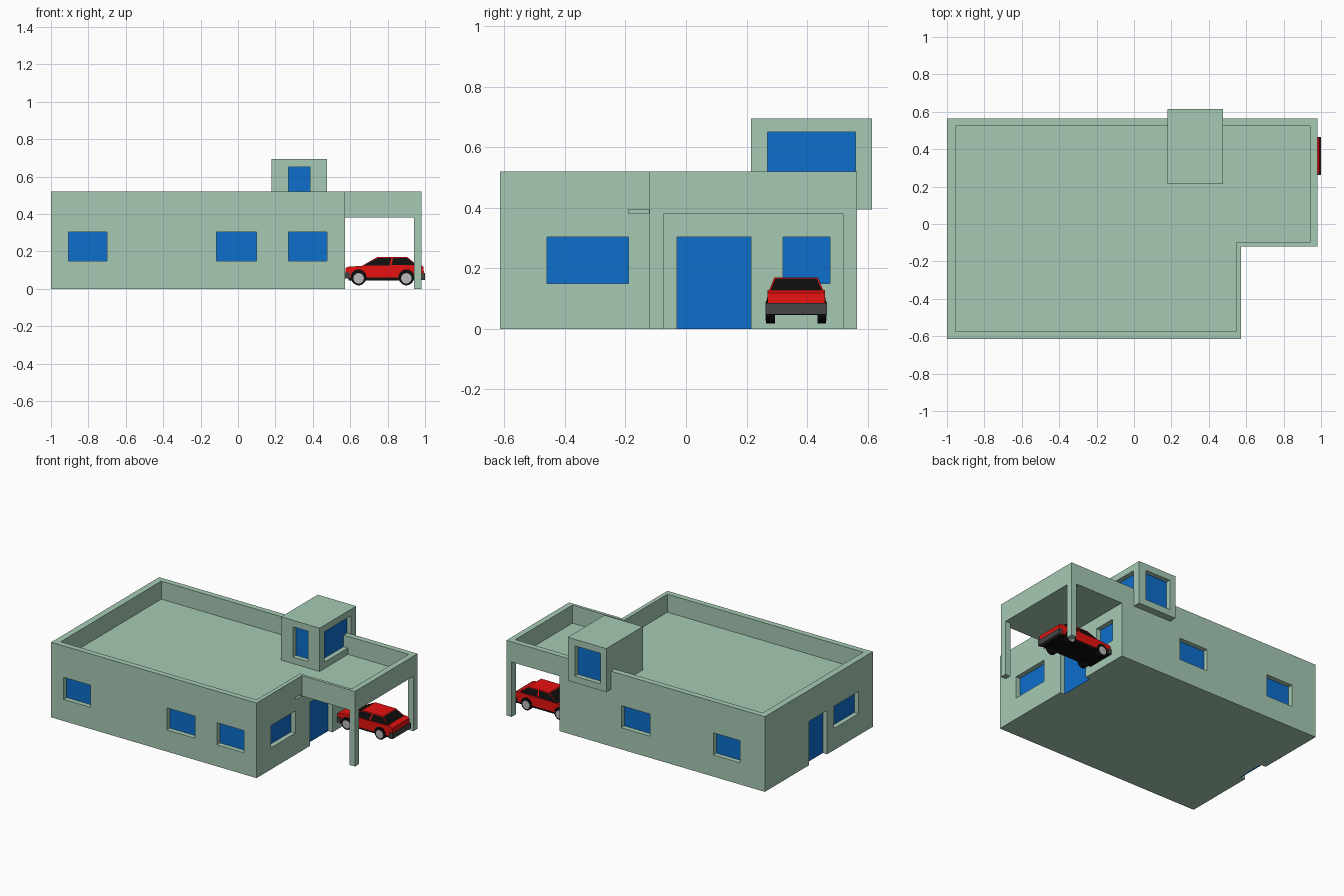
import bpy, bmesh, math
from mathutils import Matrix, Vector

if "Cube" in bpy.data.objects:
    bpy.data.objects.remove(bpy.data.objects["Cube"])


def material(name, rgb):
    m = bpy.data.materials.new(name)
    m.diffuse_color = (*rgb, 1)
    m.use_nodes = True
    m.node_tree.nodes["Principled BSDF"].inputs["Base Color"].default_value = m.diffuse_color
    return m


GREEN = material("sage_wall", (0.38, 0.59, 0.46))
BLUE = material("blue_glass", (0.004, 0.156, 0.597))
RED = material("red_paint", (0.80, 0.006, 0.005))
BLACK = material("black_trim", (0.004, 0.004, 0.004))
DARK = material("dark_bumper", (0.06, 0.06, 0.06))
SILVER = material("silver_hub", (0.5, 0.5, 0.5))


def finish(name, bm, *mats):
    bmesh.ops.recalc_face_normals(bm, faces=bm.faces)
    me = bpy.data.meshes.new(name)
    bm.to_mesh(me)
    bm.free()
    for m in mats:
        me.materials.append(m)
    ob = bpy.data.objects.new(name, me)
    bpy.context.collection.objects.link(ob)
    return ob


def boxes(name, spans, *mats):
    """One mesh of boxes, each (x0, x1, y0, y1, z0, z1)."""
    bm = bmesh.new()
    for x0, x1, y0, y1, z0, z1 in spans:
        mid = Vector((x0 + x1, y0 + y1, z0 + z1)) / 2
        size = (x1 - x0, y1 - y0, z1 - z0)
        bmesh.ops.create_cube(bm, size=1, matrix=Matrix.Translation(mid) @ Matrix.Diagonal((*size, 1)))
    return finish(name, bm, *mats)


def prism(name, pts, axis, lo, hi, *mats):
    """Extrude a 2D profile along z (pts are x,y) or y (pts are x,z)."""
    bm = bmesh.new()
    vs = [bm.verts.new((a, b, lo) if axis == "z" else (a, lo, b)) for a, b in pts]
    face = bm.faces.new(vs)
    ext = bmesh.ops.extrude_face_region(bm, geom=[face])["geom"]
    step = (0, 0, hi - lo) if axis == "z" else (0, hi - lo, 0)
    bmesh.ops.translate(bm, vec=step, verts=[g for g in ext if isinstance(g, bmesh.types.BMVert)])
    return finish(name, bm, *mats)


def cut(target, cutter):
    cutter.hide_render = True
    cutter.display_type = "WIRE"
    mod = target.modifiers.new(cutter.name, "BOOLEAN")
    mod.operation = "DIFFERENCE"
    mod.solver = "EXACT"
    mod.object = cutter


def openings(target, specs, extra=()):
    """Recess each opening in a wall and set a pane in it."""
    spans = list(extra)
    for name, axis, wall, sign, a0, a1, z0, z1 in specs:
        def span(d0, d1, zlow):
            d = sorted((wall + sign * d0, wall + sign * d1))
            return (*d, a0, a1, zlow, z1) if axis == "x" else (a0, a1, *d, zlow, z1)
        spans.append(span(-0.035, 0.03, z0 if z0 > 0 else -0.02))
        boxes(name, [span(-0.045, -0.033, z0)], BLUE)
    cut(target, boxes(target.name + "_opening_cutter", spans, GREEN))


# House shell: L-shaped block, sunken roof and open carport
L, R, E = -1.0, 0.573, 0.98
F, B, N = -0.615, 0.565, -0.12
house = prism("house_shell", [(L, F), (R, F), (R, N), (E, N), (E, B), (L, B)], "z", 0, 0.52, GREEN)
cut(house, prism("roof_cutter", [(-0.955, -0.575), (0.545, -0.575), (0.545, -0.10), (0.94, -0.10),
                                 (0.94, 0.525), (-0.955, 0.525)], "z", 0.395, 0.6, GREEN))
cut(house, boxes("carport_cutter_across", [(R, 0.94, -0.25, 0.7, -0.1, 0.38)], GREEN))
cut(house, boxes("carport_cutter_along", [(R, 1.1, -0.075, 0.52, -0.1, 0.38)], GREEN))

LOW, HIGH = 0.15, 0.303
openings(house, [
    ("front_window_left", "y", F, -1, -0.905, -0.70, LOW, HIGH),
    ("front_window_middle", "y", F, -1, -0.115, 0.10, LOW, HIGH),
    ("front_window_right", "y", F, -1, 0.27, 0.475, LOW, HIGH),
    ("back_window_right", "y", B, 1, -0.12, 0.10, LOW, HIGH),
    ("back_window_left", "y", B, 1, -0.81, -0.605, LOW, HIGH),
    ("side_window", "x", R, 1, -0.46, -0.19, LOW, HIGH),
    ("carport_door", "x", R, 1, -0.03, 0.215, 0, HIGH),
    ("carport_window", "x", R, 1, 0.32, 0.475, LOW, HIGH),
    ("left_door", "x", L, -1, -0.117, 0.083, 0, HIGH),
    ("left_window", "x", L, -1, -0.46, -0.19, LOW, HIGH),
], extra=[(0.55, 0.60, -0.19, -0.122, 0.381, 0.395)])

# Roof tower overhanging the back wall
tower = boxes("roof_tower", [(0.18, 0.475, 0.215, 0.615, 0.394, 0.695)], GREEN)
openings(tower, [
    ("tower_front_window", "y", 0.215, -1, 0.27, 0.385, 0.44, 0.65),
    ("tower_side_window", "x", 0.475, 1, 0.27, 0.56, 0.44, 0.65),
    ("tower_back_window", "y", 0.615, 1, 0.225, 0.42, 0.44, 0.65),
])

# Car lower body
CY = 0.364
prism("car_body", [(0.575, 0.06), (0.575, 0.112), (0.59, 0.118), (0.68, 0.124), (0.975, 0.128),
                   (0.992, 0.118), (0.995, 0.06)], "y", CY - 0.095, CY + 0.095, RED)
boxes("car_underside", [(0.59, 0.98, CY - 0.09, CY + 0.09, 0.045, 0.065)], BLACK)

# Car cabin: tapered in two bays, each face inset for glass
bm = bmesh.new()
rings = []
for xb, xt in ((0.66, 0.745), (0.815, 0.825), (0.965, 0.905)):
    rings.append([bm.verts.new((x, CY + y, z)) for x, y, z in
                  ((xb, -0.092, 0.121), (xt, -0.072, 0.17), (xt, 0.072, 0.17), (xb, 0.092, 0.121))])
glass = [bm.faces.new(rings[0]), bm.faces.new(rings[2])]
for a, b in zip(rings, rings[1:]):
    for i in range(4):
        f = bm.faces.new((a[i], a[(i + 1) % 4], b[(i + 1) % 4], b[i]))
        if i in (0, 2):
            glass.append(f)
bmesh.ops.recalc_face_normals(bm, faces=bm.faces)
bmesh.ops.inset_individual(bm, faces=glass, thickness=0.006, depth=-0.001)
for f in glass:
    f.material_index = 1
finish("car_cabin", bm, RED, BLACK)

# Bumpers
boxes("car_bumpers", [(0.568, 0.60, CY - 0.102, CY + 0.102, 0.055, 0.088),
                      (0.972, 1.0, CY - 0.102, CY + 0.102, 0.048, 0.085)], DARK)


# Wheels with arches and hubs
def disc(name, x, z, y0, y1, r, mat):
    bm = bmesh.new()
    m = Matrix.Translation((x, (y0 + y1) / 2, z)) @ Matrix.Rotation(math.pi / 2, 4, "X")
    bmesh.ops.create_cone(bm, cap_ends=True, segments=20, radius1=r, radius2=r,
                          depth=abs(y1 - y0), matrix=m)
    return finish(name, bm, mat)


for end, x in (("front", 0.645), ("rear", 0.90)):
    for side, s in (("left", -1), ("right", 1)):
        tag = f"car_{end}_{side}"
        disc(tag + "_arch", x, 0.062, CY + s * 0.08, CY + s * 0.0965, 0.042, BLACK)
        disc(tag + "_tyre", x, 0.056, CY + s * 0.070, CY + s * 0.099, 0.038, BLACK)
        disc(tag + "_hub", x, 0.056, CY + s * 0.09, CY + s * 0.101, 0.028, SILVER)
